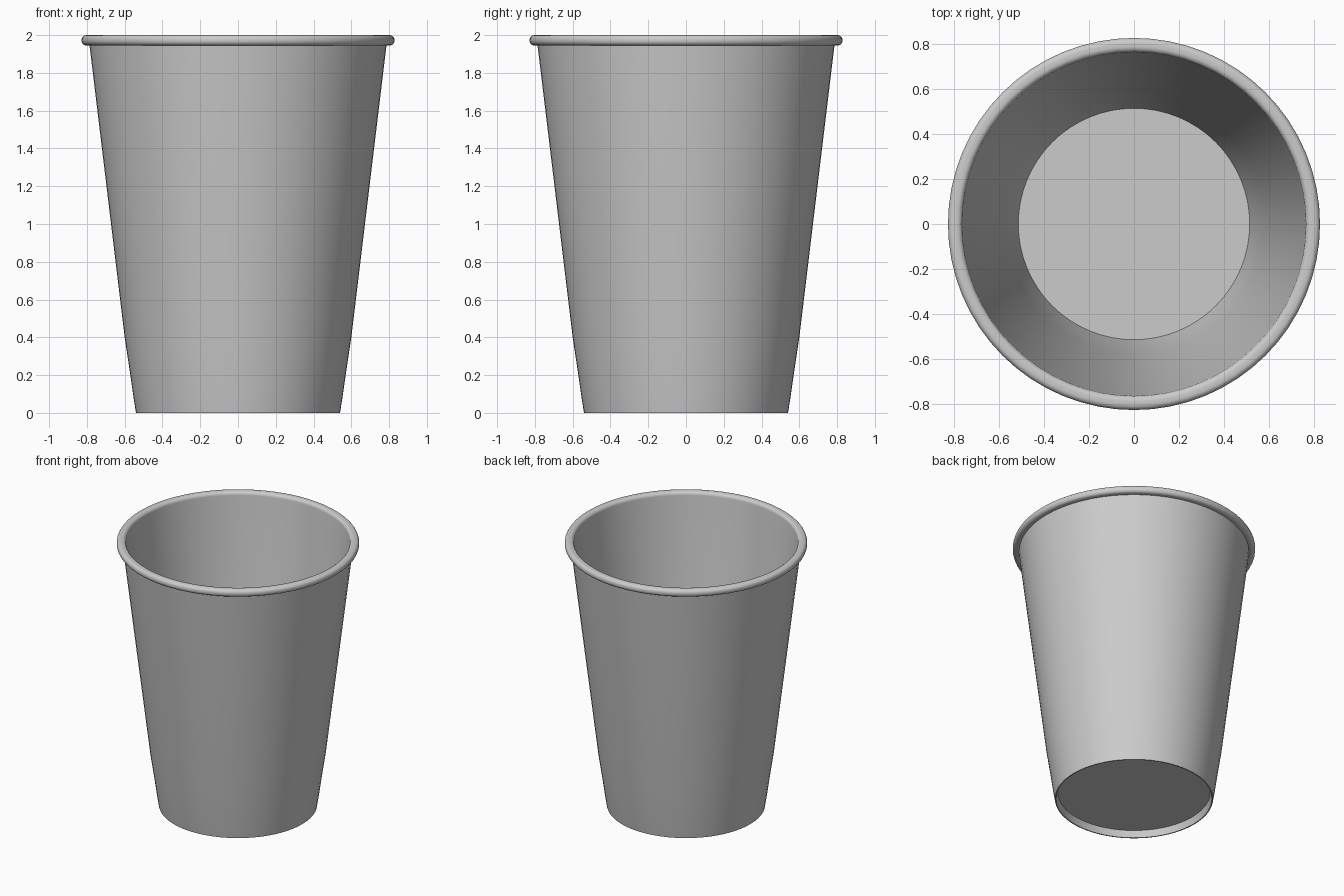
import bpy, bmesh, math

cube = bpy.data.objects.get("Cube")
if cube:
    bpy.data.objects.remove(cube, do_unlink=True)

SIDES = 64

grey = bpy.data.materials.new("plain grey")
colour = (0.6, 0.6, 0.6, 1)
grey.use_nodes = True
grey.diffuse_color = colour
grey.node_tree.nodes["Principled BSDF"].inputs["Base Color"].default_value = colour


def lathe(name, profile):
    """Revolve a (radius, height) profile about z."""
    bm = bmesh.new()
    verts = [bm.verts.new((r, 0, z)) for r, z in profile]
    edges = [bm.edges.new(pair) for pair in zip(verts, verts[1:])]
    bmesh.ops.spin(bm, geom=verts + edges, cent=(0, 0, 0), axis=(0, 0, 1),
                   angle=math.tau, steps=SIDES, use_duplicate=False)
    bmesh.ops.remove_doubles(bm, verts=bm.verts, dist=0.0005)
    bmesh.ops.recalc_face_normals(bm, faces=bm.faces)
    mesh = bpy.data.meshes.new(name)
    bm.to_mesh(mesh)
    bm.free()
    mesh.materials.append(grey)
    obj = bpy.data.objects.new(name, mesh)
    bpy.context.collection.objects.link(obj)
    bpy.ops.object.select_all(action='DESELECT')
    obj.select_set(True)
    bpy.context.view_layer.objects.active = obj
    bpy.ops.object.shade_smooth_by_angle(angle=math.radians(40))
    return obj


def arc(r, z, radius, start, end, steps=6):
    """Points on a rounded corner of the profile."""
    angles = [math.radians(start + (end - start) * i / steps) for i in range(steps + 1)]
    return [(r + radius * math.cos(a), z + radius * math.sin(a)) for a in angles]


# Underside recess, foot and gently flared outer wall
outside = [(0, 0.05), (0.52, 0.05), (0.532, 0), (0.54, 0), (0.553, 0.08),
           (0.57, 0.2), (0.6, 0.4), (0.786, 1.945)]
# Rolled rim with rounded edges
rim = arc(0.803, 1.97, 0.025, -90, 0) + arc(0.803, 1.975, 0.025, 0, 90)
rim += arc(0.79, 1.975, 0.025, 90, 180)
# Inner wall and floor
inside = [(0.761, 1.93), (0.577, 0.4), (0.545, 0.2), (0.515, 0.065), (0, 0.065)]

lathe("cup", outside + rim + inside)
